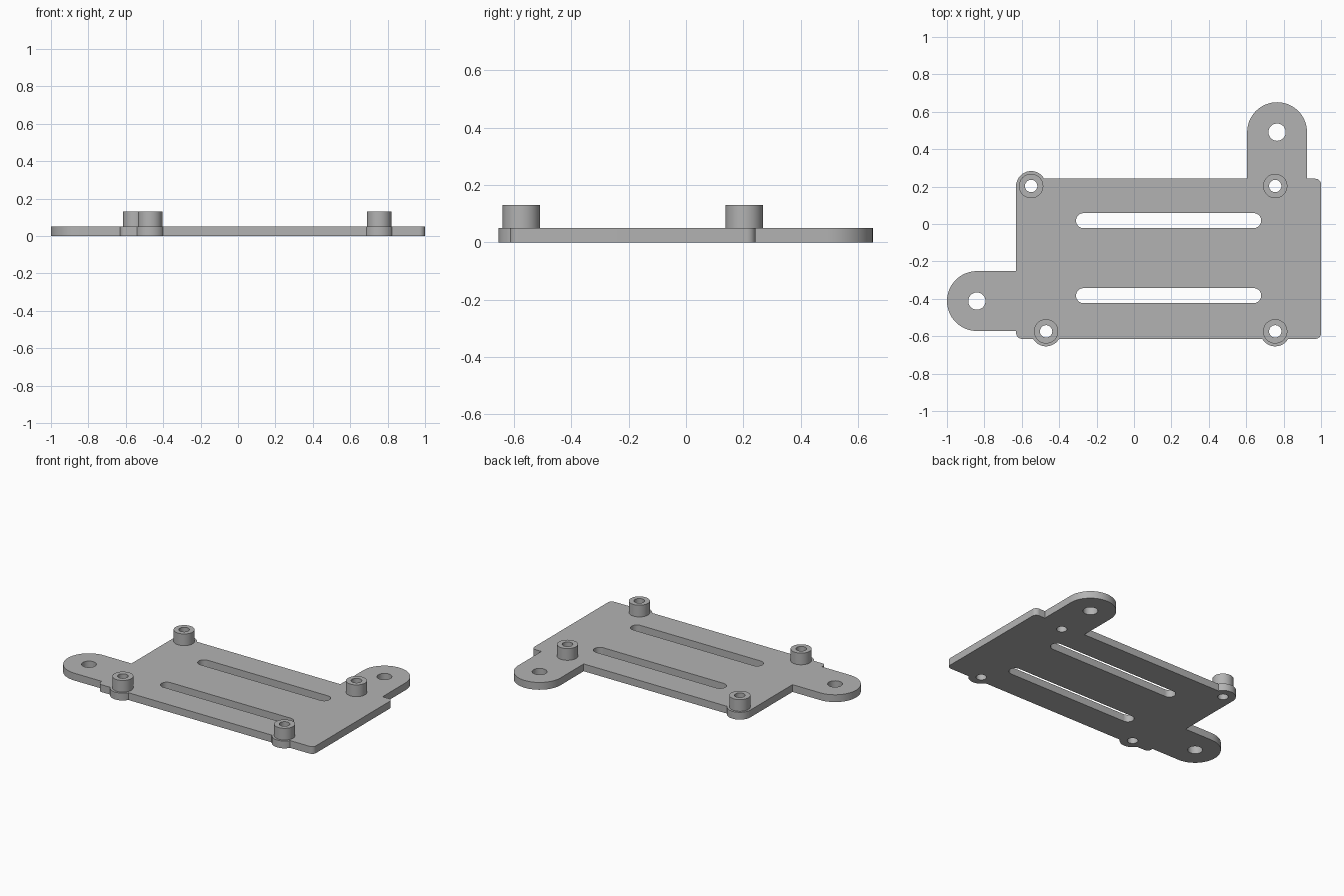
import bpy, bmesh, math

if "Cube" in bpy.data.objects:
    bpy.data.objects.remove(bpy.data.objects["Cube"])

grey = bpy.data.materials.new("plain grey")
grey.use_nodes = True
grey.diffuse_color = (0.45, 0.45, 0.45, 1)
grey.node_tree.nodes["Principled BSDF"].inputs["Base Color"].default_value = grey.diffuse_color

THICK, TOP = 0.05, 0.13
PAD_R, BOSS_R, BORE_R = 0.08, 0.065, 0.033


def prism(name, cx, cy, w, d, r, z0, z1, steps=16):
    """Upright slab with rounded corners; a cylinder when w = d = 2r."""
    bm = bmesh.new()
    verts = []
    for q, (sx, sy) in enumerate([(1, 1), (-1, 1), (-1, -1), (1, -1)]):
        for i in range(steps + 1):
            a = (q + i / steps) * math.pi / 2
            verts.append(bm.verts.new((cx + sx * (w / 2 - r) + r * math.cos(a),
                                       cy + sy * (d / 2 - r) + r * math.sin(a), z0)))
    bmesh.ops.remove_doubles(bm, verts=verts, dist=1e-5)
    face = bm.faces.new([v for v in verts if v.is_valid])
    ext = bmesh.ops.extrude_face_region(bm, geom=[face])
    for v in ext["geom"]:
        if isinstance(v, bmesh.types.BMVert):
            v.co.z = z1
    bmesh.ops.recalc_face_normals(bm, faces=bm.faces)
    mesh = bpy.data.meshes.new(name)
    bm.to_mesh(mesh)
    bm.free()
    mesh.materials.append(grey)
    obj = bpy.data.objects.new(name, mesh)
    bpy.context.collection.objects.link(obj)
    return obj


def cylinder(name, x, y, r, z0, z1):
    return prism(name, x, y, 2 * r, 2 * r, r, z0, z1)


def select(obj):
    bpy.ops.object.select_all(action="DESELECT")
    obj.select_set(True)
    bpy.context.view_layer.objects.active = obj


def combine(target, tool, operation):
    select(target)
    mod = target.modifiers.new("combine", "BOOLEAN")
    mod.operation, mod.object, mod.solver = operation, tool, "EXACT"
    bpy.ops.object.modifier_apply(modifier=mod.name)
    bpy.data.objects.remove(tool)


def smooth(obj):
    select(obj)
    bpy.ops.object.shade_smooth_by_angle(angle=math.radians(30))


bosses = {"back_right": (-0.55, 0.203), "back_left": (0.755, 0.203),
          "front_left": (0.755, -0.574), "front_right": (-0.47, -0.574)}

# Base plate with two mounting ears and a round pad under each standoff
plate = prism("base_plate", 0.185, -0.186, 1.63, 0.856, 0.03, 0, THICK)
combine(plate, prism("side_ear", -0.7, -0.412, 0.6, 0.32, 0.16, 0, THICK), "UNION")
combine(plate, prism("back_ear", 0.765, 0.351, 0.32, 0.6, 0.16, 0, THICK), "UNION")
for x, y in bosses.values():
    combine(plate, cylinder("pad", x, y, PAD_R, 0, THICK), "UNION")

# Long slots, ear holes and bores through the plate
for y in (0.018, -0.383):
    combine(plate, prism("slot", 0.185, y, 0.99, 0.08, 0.04, -1, 1), "DIFFERENCE")
for x, y in ((-0.84, -0.412), (0.765, 0.491)):
    combine(plate, cylinder("ear_hole", x, y, 0.046, -1, 1), "DIFFERENCE")
for x, y in bosses.values():
    combine(plate, cylinder("bore", x, y, BORE_R, -1, 1), "DIFFERENCE")
smooth(plate)

# Hollow standoffs
for place, (x, y) in bosses.items():
    post = cylinder("standoff_" + place, x, y, BOSS_R, THICK, TOP)
    combine(post, cylinder("bore", x, y, BORE_R, -1, 1), "DIFFERENCE")
    smooth(post)
